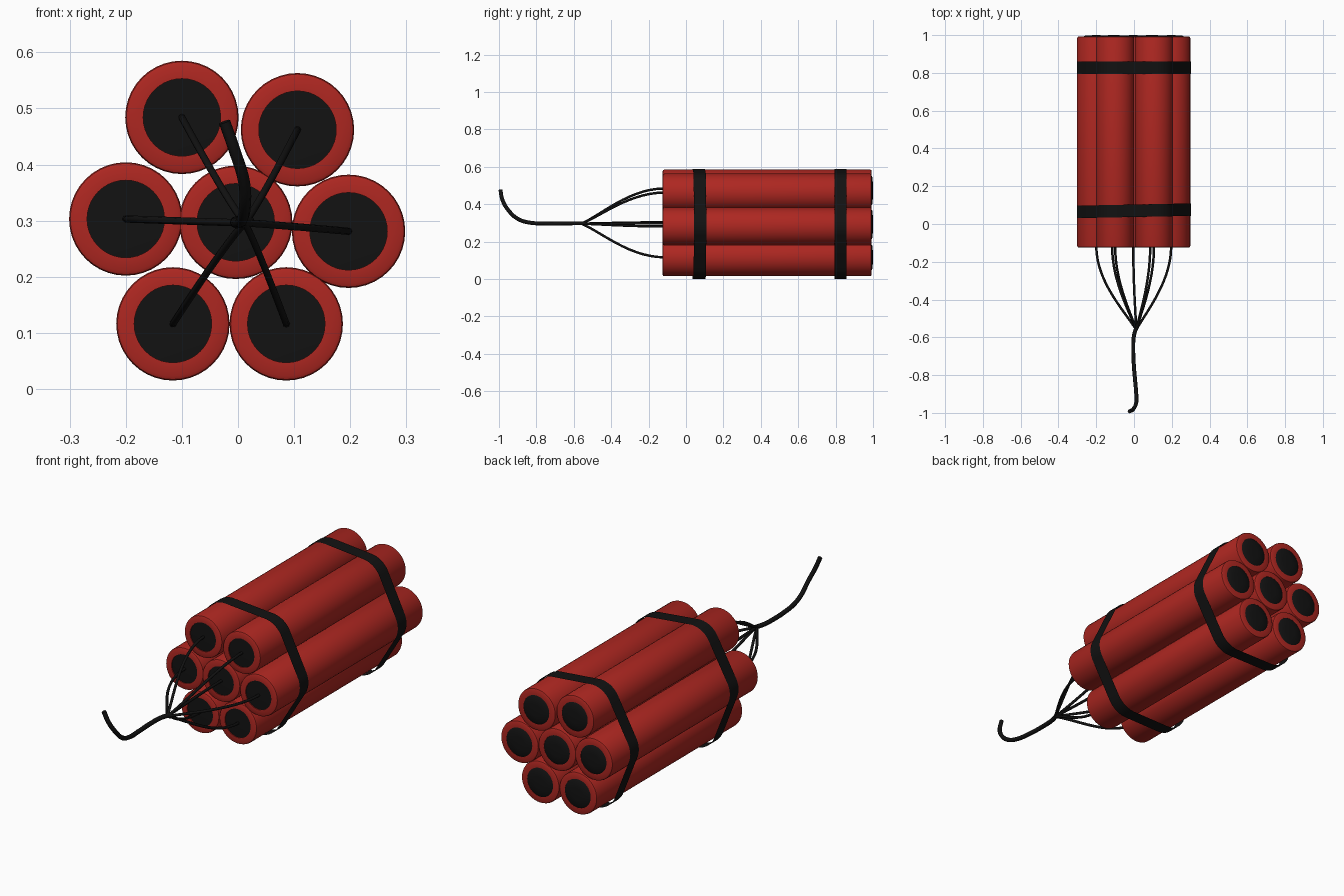
import bpy, bmesh, math
from mathutils import Vector
from mathutils.geometry import convex_hull_2d

if "Cube" in bpy.data.objects:
    bpy.data.objects.remove(bpy.data.objects["Cube"])


def material(name, rgb):
    m = bpy.data.materials.new(name)
    m.diffuse_color = (*rgb, 1)
    m.use_nodes = True
    m.node_tree.nodes["Principled BSDF"].inputs["Base Color"].default_value = m.diffuse_color
    return m


RED = material("red_paper", (0.42, 0.02, 0.015))
BLACK = material("black", (0.006, 0.006, 0.006))

# stick centres (x, z)
STICKS = [(-0.10, 0.484), (0.106, 0.462), (-0.20, 0.303), (-0.004, 0.297),
          (0.197, 0.281), (-0.116, 0.116), (0.086, 0.116)]


def finish(name, bm, mat, angle=35):
    bmesh.ops.recalc_face_normals(bm, faces=bm.faces)
    me = bpy.data.meshes.new(name)
    bm.to_mesh(me)
    bm.free()
    ob = bpy.data.objects.new(name, me)
    bpy.context.collection.objects.link(ob)
    me.materials.append(mat)
    bpy.ops.object.select_all(action='DESELECT')
    ob.select_set(True)
    bpy.context.view_layer.objects.active = ob
    bpy.ops.object.shade_smooth_by_angle(angle=math.radians(angle))
    return ob


def lathe(name, profile, x, z, mat, n=40):
    """Revolve (radius, y) points around a y-axis line through (x, z)."""
    bm = bmesh.new()
    rings = []
    for r, y in profile:
        if r == 0:
            rings.append([bm.verts.new((x, y, z))] * n)
        else:
            rings.append([bm.verts.new((x + r * math.cos(2 * math.pi * i / n), y,
                                        z + r * math.sin(2 * math.pi * i / n)))
                          for i in range(n)])
    for a, b in zip(rings, rings[1:]):
        for i in range(n):
            j = (i + 1) % n
            bm.faces.new(dict.fromkeys((a[i], a[j], b[j], b[i])))
    return finish(name, bm, mat)


def tube(name, points, radius, spline='BEZIER'):
    """Round cable; each Bezier point is (position, handle vector)."""
    cu = bpy.data.curves.new(name, 'CURVE')
    cu.dimensions = '3D'
    cu.bevel_depth = radius
    cu.bevel_resolution = 2
    cu.resolution_u = 14 if len(points) == 2 else 6
    cu.use_fill_caps = True
    sp = cu.splines.new('BEZIER')
    sp.bezier_points.add(len(points) - 1)
    for bp, (co, h) in zip(sp.bezier_points, points):
        bp.co = co
        if h is None:
            bp.handle_left_type = bp.handle_right_type = 'AUTO'
        else:
            bp.handle_left_type = bp.handle_right_type = 'FREE'
            bp.handle_left = Vector(co) - Vector(h)
            bp.handle_right = Vector(co) + Vector(h)
    ob = bpy.data.objects.new(name, cu)
    bpy.context.collection.objects.link(ob)
    cu.materials.append(BLACK)
    return ob


# red sticks with rounded rims, dark end caps and fuse wires
GATHER = (0.012, -0.56, 0.296)
for k, (x, z) in enumerate(STICKS, 1):
    lathe(f"stick_{k}", [(0.069, -0.110), (0.069, -0.125), (0.093, -0.125),
                         (0.099, -0.122), (0.101, -0.116), (0.101, 0.984),
                         (0.099, 0.990), (0.093, 0.993), (0.069, 0.993),
                         (0.069, 0.980)], x, z, RED)
    lathe(f"front_cap_{k}", [(0.069, -0.121), (0.035, -0.122), (0, -0.122)], x, z, BLACK)
    lathe(f"back_cap_{k}", [(0.069, 0.992), (0.060, 0.997), (0.03, 0.999), (0, 1.0)], x, z, BLACK)
    dx, dz = x - GATHER[0], z - GATHER[2]
    tube(f"wire_{k}", [((x, -0.115, z), (0, -0.19, 0)),
                       (GATHER, (-dx * 0.30, -0.10, -dz * 0.22))], 0.0065)

# twisted-together main fuse, curling upward at its tip
FUSE = [(0.02, -0.53, 0.298), (0.0, -0.59, 0.298), (-0.004, -0.66, 0.297),
        (0.0, -0.76, 0.297), (0.007, -0.84, 0.302), (0.012, -0.90, 0.322),
        (0.011, -0.95, 0.368), (-0.006, -0.982, 0.425), (-0.024, -0.992, 0.476)]
tube("main_fuse", [(p, None) for p in FUSE], 0.0105)


# tape bands wrapped around the convex outline of the bundle
def band(name, y, slope, half=0.033):
    radii = [0.104, 0.107, 0.103, 0.1, 0.104, 0.113, 0.113]
    pts = []
    for (x, z), r in zip(STICKS, radii):
        cz = z if z > 0.2 else r + 0.001
        pts += [Vector((x + r * math.cos(2 * math.pi * i / 40),
                        cz + r * math.sin(2 * math.pi * i / 40))) for i in range(40)]
    loop = [pts[i] for i in convex_hull_2d(pts)]
    bm = bmesh.new()
    rows = [[bm.verts.new((p.x, y + slope * p.x + s * half, p.y)) for p in loop]
            for s in (-1, 1)]
    n = len(loop)
    for i in range(n):
        j = (i + 1) % n
        bm.faces.new((rows[0][i], rows[0][j], rows[1][j], rows[1][i]))
    finish(name, bm, BLACK)


band("front_tape", 0.07, 0.02)
band("back_tape", 0.826, 0.0)
